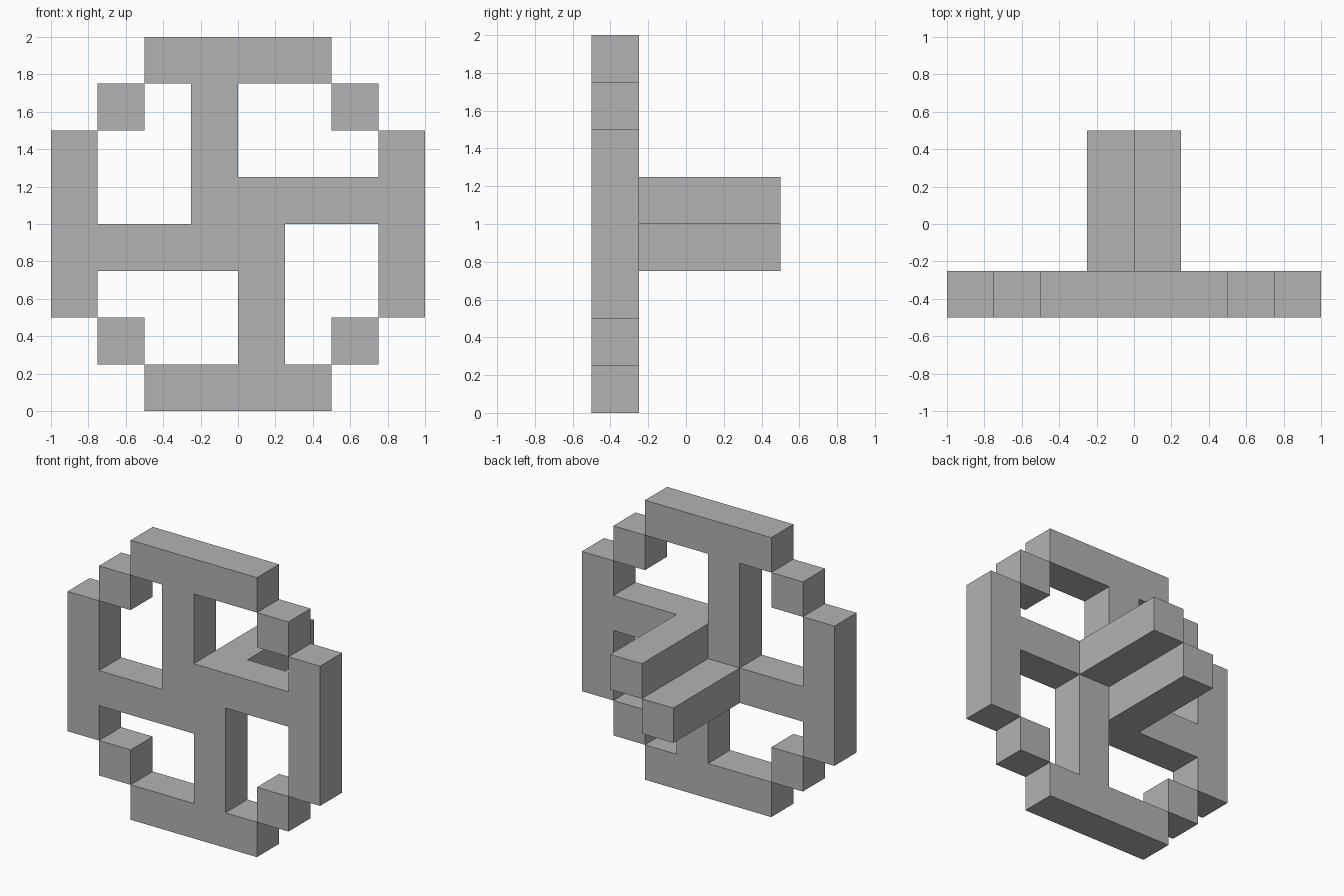
import bpy
import bmesh
from mathutils import Vector

cube = bpy.data.objects.get("Cube")
if cube:
    bpy.data.objects.remove(cube)

UNIT = 0.25
ORIGIN = Vector((-1, -0.5, 0))

grey = bpy.data.materials.new("plain grey")
grey.use_nodes = True
colour = (0.45, 0.45, 0.45, 1)
grey.diffuse_color = colour
grey.node_tree.nodes["Principled BSDF"].inputs["Base Color"].default_value = colour


def bar(xs, zs, ys=(0, 0)):
    """Unit cells filled by a bar, given inclusive ranges."""
    return {(x, y, z)
            for x in range(xs[0], xs[1] + 1)
            for y in range(ys[0], ys[1] + 1)
            for z in range(zs[0], zs[1] + 1)}


parts = {}

# Round rim: top and bottom bars, upright sides, four corner blocks
parts["top_bar"] = bar((2, 5), (7, 7))
parts["bottom_bar"] = bar((2, 5), (0, 0))
for side, x, corner_x in (("right", 0, 1), ("left", 7, 6)):
    parts[side + "_upright"] = bar((x, x), (2, 5))
    for level, z in (("lower", 1), ("upper", 6)):
        parts[f"{level}_{side}_corner"] = bar((corner_x, corner_x), (z, z))

# Pinwheel spokes meeting in the middle
parts["upper_spoke"] = bar((3, 3), (4, 6))
parts["left_spoke"] = bar((4, 6), (4, 4))
parts["lower_spoke"] = bar((4, 4), (1, 3))
parts["right_spoke"] = bar((1, 3), (3, 3))

# Two prongs reaching back from the hub
parts["upper_prong"] = bar((4, 4), (4, 4), (1, 3))
parts["lower_prong"] = bar((3, 3), (3, 3), (1, 3))

filled = set().union(*parts.values())


def build(name, cells):
    """Mesh of the cells, leaving out faces hidden against other parts."""
    bm = bmesh.new()
    for cell in sorted(cells):
        centre = Vector(cell) + Vector((0.5, 0.5, 0.5))
        for axis in range(3):
            for sign in (-1, 1):
                normal, u, v = Vector(), Vector(), Vector()
                normal[axis] = sign
                u[(axis + 1) % 3] = 0.5
                v[(axis + 2) % 3] = 0.5 * sign
                neighbour = tuple(int(c + n) for c, n in zip(cell, normal))
                if neighbour in filled:
                    continue
                mid = centre + normal / 2
                corners = (mid - u - v, mid + u - v, mid + u + v, mid - u + v)
                bm.faces.new([bm.verts.new(ORIGIN + p * UNIT) for p in corners])
    bmesh.ops.remove_doubles(bm, verts=bm.verts, dist=0.001)
    mesh = bpy.data.meshes.new(name)
    bm.to_mesh(mesh)
    bm.free()
    mesh.materials.append(grey)
    bpy.context.collection.objects.link(bpy.data.objects.new(name, mesh))


for part_name, part_cells in parts.items():
    build(part_name, part_cells)
